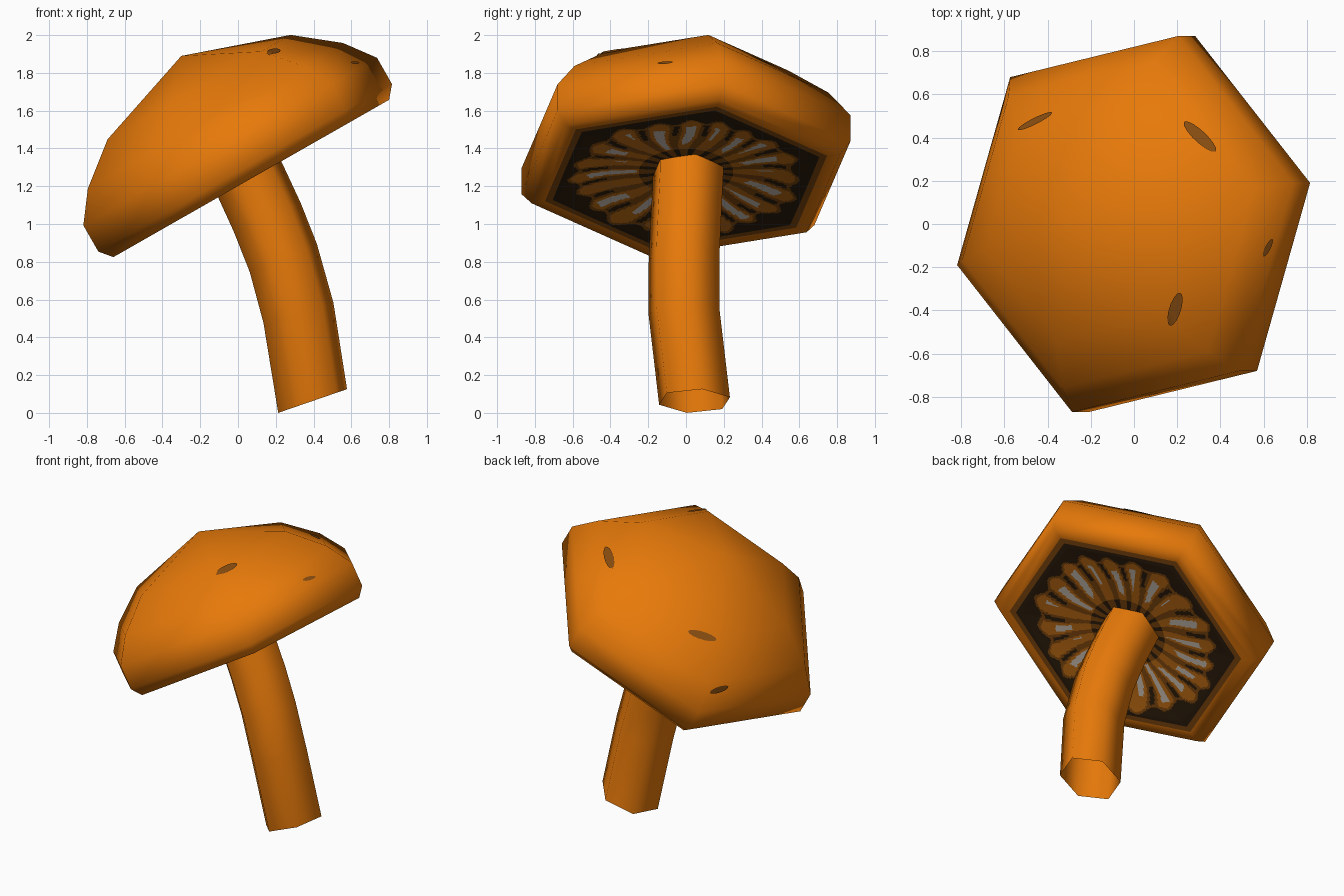
import bpy, bmesh, math
from mathutils import Vector
from mathutils.bvhtree import BVHTree

if "Cube" in bpy.data.objects:
    bpy.data.objects.remove(bpy.data.objects["Cube"])

SIDES, TURN = 6, math.radians(12)


def material(name, rgb):
    m = bpy.data.materials.new(name)
    m.diffuse_color = (*rgb, 1)
    m.use_nodes = True
    m.node_tree.nodes["Principled BSDF"].inputs["Base Color"].default_value = m.diffuse_color
    return m


ORANGE = material("orange", (0.80, 0.193, 0.003))
GILL = material("gill_orange_brown", (0.56, 0.16, 0.007))
BROWN = material("brown", (0.24, 0.072, 0.005))
DARK = material("dark_brown", (0.028, 0.013, 0.004))
GREY = material("warm_grey", (0.66, 0.58, 0.50))


def finish(name, bm, mats):
    for f in bm.faces:
        f.smooth = True
    me = bpy.data.meshes.new(name)
    bm.to_mesh(me)
    bm.free()
    for m in mats:
        me.materials.append(m)
    ob = bpy.data.objects.new(name, me)
    bpy.context.collection.objects.link(ob)
    return ob


def tilted(center, tilt, u, v, n=0.0):
    """Point in a frame leaning toward -x by the tilt angle."""
    c, s = math.cos(tilt), math.sin(tilt)
    return Vector(center) + Vector((c * u - s * n, v, s * u + c * n))


def hex_ring(bm, center, tilt, r, n=0.0):
    return [bm.verts.new(tilted(center, tilt, r * math.cos(a), r * math.sin(a), n))
            for a in (TURN + k * math.tau / SIDES for k in range(SIDES))]


def bridge(bm, a, b):
    k = len(a)
    return [bm.faces.new((a[i], a[(i + 1) % k], b[(i + 1) % k], b[i])) for i in range(k)]


CAP, TILT = (0.07, 0.0, 1.241), math.radians(29.7)
LIP = 0.785

# Cap: six-sided dome, tilted, with its rim turned in under the edge
bm = bmesh.new()
rings = [hex_ring(bm, CAP, TILT, r, n) for r, n in
         ((LIP, 0), (0.859, 0), (0.915, 0.065), (0.915, 0.225), (0.795, 0.382), (0.57, 0.557))]
for a, b in zip(rings, rings[1:]):
    bridge(bm, a, b)
apex = bm.verts.new(tilted(CAP, TILT, 0, 0, 0.747))
for i in range(SIDES):
    bm.faces.new((rings[-1][i], rings[-1][(i + 1) % SIDES], apex))
bm.normal_update()
tree = BVHTree.FromBMesh(bm)
finish("cap", bm, [ORANGE])

# Cap underside: polar grid going from hexagon rim to round gills, coloured by rule
bm = bmesh.new()
SEG = 300
radii = [LIP, 0.742] + [0.73 - 0.01 * i for i in range(62)]


def shaped(t, a):
    local = (a - TURN) % (math.tau / SIDES) - math.pi / SIDES
    hexed = math.cos(math.pi / SIDES) / math.cos(local)
    blend = min(1, max(0, (t - 0.45) / 0.3))
    return t * (1 + blend * (hexed - 1))


def gill_colour(t, r, a):
    if t > 0.742:
        return 1
    wave = math.cos(20 * a + 1.2 * math.sin(9 * r + 3 * a))
    edge = 0.59 + 0.025 * wave + 0.015 * math.sin(7 * a)
    if r > edge:
        return 2
    if r > edge - 0.02:
        return 1
    if r < 0.25:
        return 2 if wave < -0.3 else 1
    inner = 0.32 + 0.06 * math.sin(5 * a)
    outer = 0.52 + 0.03 * math.sin(8 * a)
    if wave > 0.5 and inner < r < outer and math.sin(11 * a) > -0.65:
        return 3
    if wave < -0.85 and r > 0.42:
        return 2
    return 1 if wave < -0.35 else 0


grid = []
for t in radii:
    n = 0.0 if t > 0.7 else 0.045 * (0.7 - t) / 0.55
    row = []
    for k in range(SEG):
        a = TURN + k * math.tau / SEG
        r = shaped(t, a)
        row.append(bm.verts.new(tilted(CAP, TILT, r * math.cos(a), r * math.sin(a), n)))
    grid.append(row)
for j in range(len(radii) - 1):
    t = (radii[j] + radii[j + 1]) / 2
    for k, f in enumerate(bridge(bm, grid[j + 1], grid[j])):
        a = TURN + (k + 0.5) * math.tau / SEG
        f.material_index = gill_colour(t, shaped(t, a), a)
bm.normal_update()
if sum(f.normal.z for f in bm.faces) > 0:
    bmesh.ops.reverse_faces(bm, faces=bm.faces[:])
finish("gills", bm, [GILL, BROWN, DARK, GREY])

# Stem: bent six-sided tube, open at the foot (x, y, z, lean in degrees)
bm = bmesh.new()
path = ((0.395, 0.045, 0.063, 19), (0.32, -0.01, 0.53, 16), (0.24, -0.01, 0.82, 23),
        (0.155, 0.0, 1.035, 23), (0.065, 0.01, 1.23, 30), (0.03, 0.01, 1.30, 30))
rings = [hex_ring(bm, p[:3], math.radians(p[3]), 0.197) for p in path]
for a, b in zip(rings, rings[1:]):
    bridge(bm, a, b)
finish("stem", bm, [ORANGE])


# Brown marks: thin oval plates laid onto the cap
def mark(name, origin, aim, long_dir, length, width):
    aim = Vector(aim).normalized()
    along = Vector(long_dir)
    along = (along - aim * along.dot(aim)).normalized()
    across = along.cross(aim)
    bm = bmesh.new()

    def put(p, q):
        start = Vector(origin) - aim + along * p + across * q
        hit, nor, _, _ = tree.ray_cast(start, aim)
        if hit is None:
            hit, nor = Vector(origin), -aim
        return bm.verts.new(hit - aim * 0.008)

    mid = put(0, 0)
    loops = [[put(s * length / 2 * math.cos(a), s * width / 2 * math.sin(a))
              for a in (k * math.tau / 14 for k in range(14))] for s in (0.33, 0.67, 1)]
    for k in range(14):
        bm.faces.new((mid, loops[0][k], loops[0][(k + 1) % 14]))
    for a, b in zip(loops, loops[1:]):
        bridge(bm, b, a)
    bmesh.ops.recalc_face_normals(bm, faces=bm.faces[:])
    bm.normal_update()
    if sum(f.normal.dot(aim) for f in bm.faces) > 0:
        bmesh.ops.reverse_faces(bm, faces=bm.faces[:])
    finish(name, bm, [BROWN])


DOWN = (0, 0, -1)
mark("mark_back", (0.305, 0.405, 1.9), DOWN, (0.14, -0.13, 0), 0.20, 0.055)
mark("mark_front", (0.19, -0.395, 1.9), DOWN, (0.05, 0.16, 0), 0.16, 0.055)
mark("mark_right", (0.62, -0.11, 1.9), DOWN, (0.03, 0.06, 0), 0.09, 0.025)
mark("mark_left", (-0.62, 0.52, 1.24), (0.8, -0.6, 0), (0.6, 0.8, 0.05), 0.14, 0.04)
mark("mark_left_upper", (-0.45, 0.47, 1.55), (0.68, -0.53, -0.5), (-0.79, -0.62, -0.42), 0.18, 0.05)
